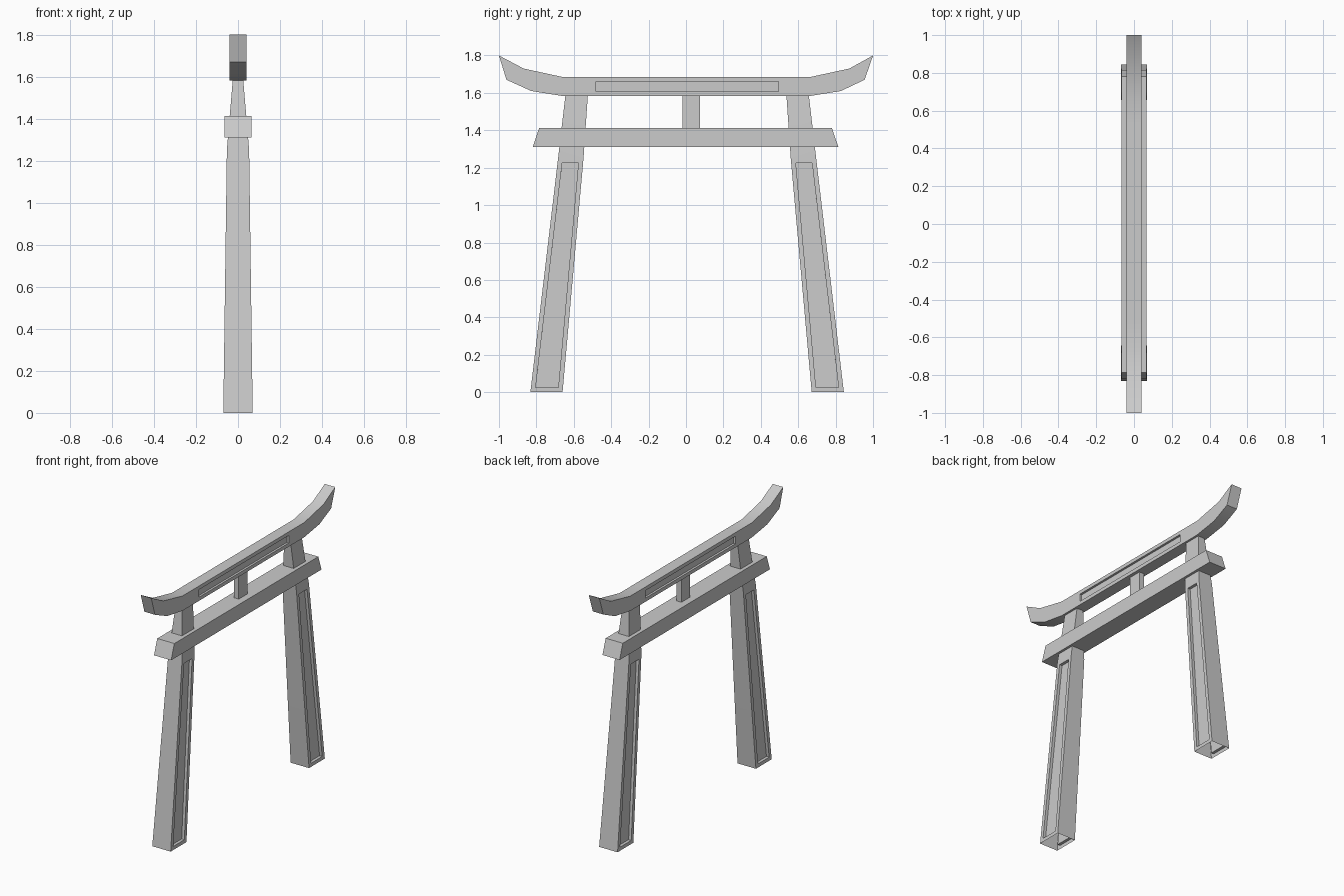
import bpy, bmesh, math

if "Cube" in bpy.data.objects:
    bpy.data.objects.remove(bpy.data.objects["Cube"])


def loft(name, rings, panel=None, depth=0.02, cap_start=True):
    """Skin four-cornered rings; sink an inset panel into both x faces of one span."""
    bm = bmesh.new()
    loops = [[bm.verts.new(p) for p in r] for r in rings]
    sunk = []
    for i in range(len(loops) - 1):
        a, b = loops[i], loops[i + 1]
        for j in range(4):
            k = (j + 1) % 4
            f = bm.faces.new((a[j], a[k], b[k], b[j]))
            if i == panel and j in (0, 2):
                sunk.append(f)
    if cap_start:
        bm.faces.new(loops[0][::-1])
    bm.faces.new(loops[-1])
    bmesh.ops.recalc_face_normals(bm, faces=bm.faces[:])
    if sunk:
        bmesh.ops.inset_individual(bm, faces=sunk, thickness=0.025, use_even_offset=True)
        bmesh.ops.inset_individual(bm, faces=sunk, thickness=0, depth=-depth)
    me = bpy.data.meshes.new(name)
    bm.to_mesh(me)
    bm.free()
    ob = bpy.data.objects.new(name, me)
    bpy.context.collection.objects.link(ob)
    bpy.context.view_layer.objects.active = ob
    bpy.ops.object.select_all(action='DESELECT')
    ob.select_set(True)
    bpy.ops.object.shade_smooth_by_angle(angle=math.radians(30))
    return ob


def section(y0, z0, y1, z1, h):
    """Rectangle of half-width h in x; corner order puts the x faces at sides 0 and 2."""
    return [(h, y0, z0), (h, y1, z1), (-h, y1, z1), (-h, y0, z0)]


# Leaning tapered legs with sunken panels, open at the foot
for name, s in (("left_leg", -1), ("right_leg", 1)):
    rings = []
    for z, inner, outer, h in ((0, 0.666, 0.838, 0.07),
                               (1.25, 0.554, 0.690, 0.053),
                               (1.585, 0.531, 0.651, 0.025)):
        rings.append(section(0.006 + s * inner, z, 0.006 + s * outer, z, h))
    loft(name, rings, panel=0, cap_start=False)

# Upswept top beam: (y bottom, z bottom, y top, z top)
stations = [(-0.96, 1.67, -1.0, 1.80), (-0.827, 1.61, -0.868, 1.73),
            (-0.657, 1.583, -0.66, 1.685), (-0.505, 1.583, -0.505, 1.685),
            (0.52, 1.583, 0.52, 1.685), (0.66, 1.583, 0.665, 1.685),
            (0.828, 1.61, 0.873, 1.73), (0.955, 1.67, 1.0, 1.80)]
loft("top_beam", [section(*st, 0.04) for st in stations], panel=3, depth=0.015)

# Lower tie beam with slanted ends
loft("tie_beam", [section(-0.82, 1.31, -0.785, 1.412, 0.065),
                  section(0.815, 1.31, 0.78, 1.412, 0.065)])

# Short central strut between the beams
loft("center_strut", [section(-0.018, 1.41, 0.075, 1.41, 0.018),
                      section(-0.018, 1.585, 0.075, 1.585, 0.018)])
